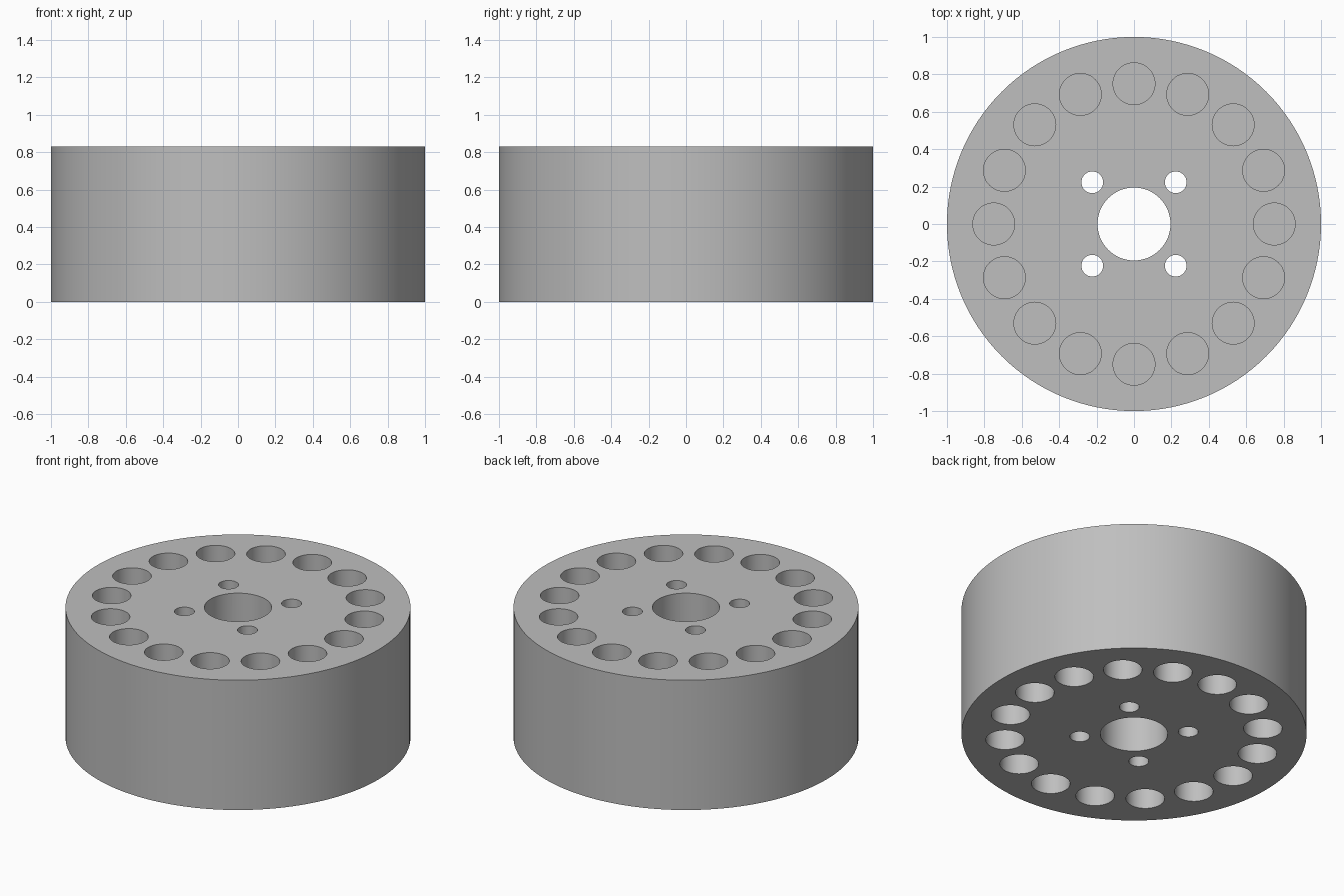
import bpy
import bmesh
import math
from mathutils import Matrix

if "Cube" in bpy.data.objects:
    bpy.data.objects.remove(bpy.data.objects["Cube"])

HEIGHT = 0.83
POCKET_DEPTH = 0.3
OVER = 0.05


def add_cylinder(bm, radius, z0, z1, x=0.0, y=0.0, sides=64):
    bmesh.ops.create_cone(
        bm, cap_ends=True, segments=sides, radius1=radius, radius2=radius,
        depth=z1 - z0, matrix=Matrix.Translation((x, y, (z0 + z1) / 2)))


def make_object(name, bm):
    mesh = bpy.data.meshes.new(name)
    bm.to_mesh(mesh)
    bm.free()
    obj = bpy.data.objects.new(name, mesh)
    bpy.context.collection.objects.link(obj)
    return obj


grey = bpy.data.materials.new("metal grey")
grey.diffuse_color = (0.52, 0.52, 0.52, 1)
grey.use_nodes = True
grey.node_tree.nodes["Principled BSDF"].inputs["Base Color"].default_value = grey.diffuse_color

# Solid drum
bm = bmesh.new()
add_cylinder(bm, 1.0, 0, HEIGHT, sides=128)
drum = make_object("drum", bm)
drum.data.materials.append(grey)

# Through holes: central bore and four bolt holes
bm = bmesh.new()
add_cylinder(bm, 0.195, -OVER, HEIGHT + OVER)
for sx in (-1, 1):
    for sy in (-1, 1):
        add_cylinder(bm, 0.058, -OVER, HEIGHT + OVER, 0.223 * sx, 0.223 * sy, 32)

# Ring of sixteen blind pockets in both end faces
for i in range(16):
    a = math.tau * i / 16
    x, y = 0.75 * math.cos(a), 0.75 * math.sin(a)
    add_cylinder(bm, 0.112, HEIGHT - POCKET_DEPTH, HEIGHT + OVER, x, y, 48)
    add_cylinder(bm, 0.112, -OVER, POCKET_DEPTH, x, y, 48)
cutter = make_object("hole_cutter", bm)
cutter.data.materials.append(grey)

# Cut the holes and remove the helper
cut = drum.modifiers.new("holes", 'BOOLEAN')
cut.operation = 'DIFFERENCE'
cut.solver = 'EXACT'
cut.object = cutter
bpy.context.view_layer.objects.active = drum
drum.select_set(True)
bpy.ops.object.modifier_apply(modifier=cut.name)
bpy.data.objects.remove(cutter)

# Round walls, sharp rims
bpy.ops.object.shade_smooth_by_angle(angle=math.radians(30))
